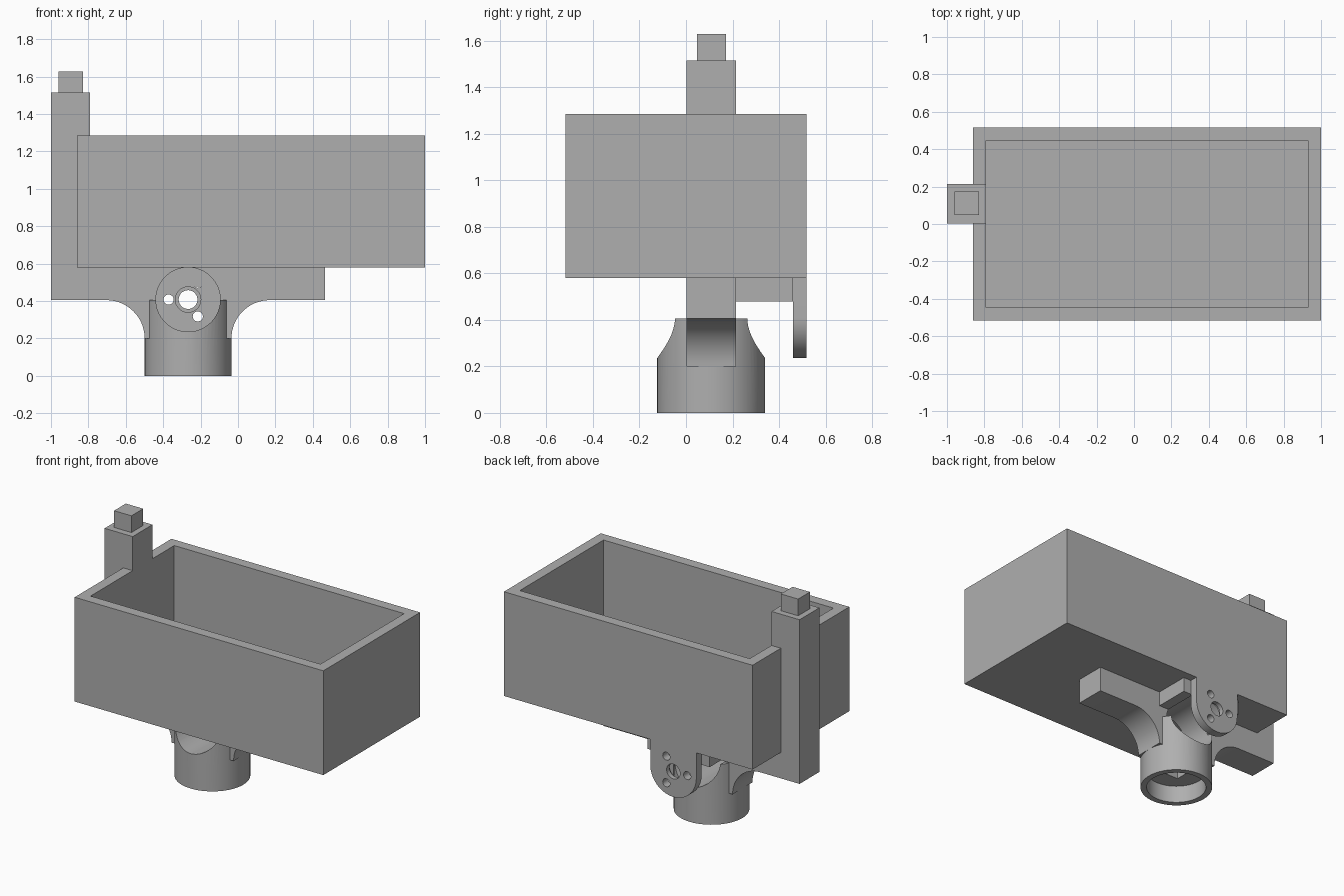
import bpy, bmesh, math
from mathutils import Matrix, Vector

if "Cube" in bpy.data.objects:
    bpy.data.objects.remove(bpy.data.objects["Cube"], do_unlink=True)

grey = bpy.data.materials.new("plain grey")
grey.use_nodes = True
grey.diffuse_color = (0.43, 0.43, 0.43, 1)
grey.node_tree.nodes["Principled BSDF"].inputs["Base Color"].default_value = (0.43, 0.43, 0.43, 1)


def finish(name, bm):
    bmesh.ops.recalc_face_normals(bm, faces=bm.faces)
    mesh = bpy.data.meshes.new(name)
    bm.to_mesh(mesh)
    bm.free()
    mesh.materials.append(grey)
    ob = bpy.data.objects.new(name, mesh)
    bpy.context.collection.objects.link(ob)
    return ob


def block(name, low, high):
    low, high = Vector(low), Vector(high)
    bm = bmesh.new()
    place = Matrix.Translation((low + high) / 2) @ Matrix.Diagonal((high - low).to_4d())
    bmesh.ops.create_cube(bm, size=1, matrix=place)
    return finish(name, bm)


def cylinder(name, radius, start, end):
    start, end = Vector(start), Vector(end)
    axis = end - start
    bm = bmesh.new()
    place = Matrix.Translation((start + end) / 2) @ axis.to_track_quat("Z", "Y").to_matrix().to_4x4()
    bmesh.ops.create_cone(bm, cap_ends=True, segments=64, radius1=radius, radius2=radius,
                          depth=axis.length, matrix=place)
    return finish(name, bm)


def profile(name, points, y0, y1):
    """Extrude an x-z outline along y."""
    bm = bmesh.new()
    face = bm.faces.new([bm.verts.new((x, y0, z)) for x, z in points])
    new = bmesh.ops.extrude_face_region(bm, geom=[face])["geom"]
    bmesh.ops.translate(bm, vec=(0, y1 - y0, 0), verts=[v for v in new if isinstance(v, bmesh.types.BMVert)])
    return finish(name, bm)


def arc(cx, cz, r, a0, a1, steps=16):
    angles = [math.radians(a0 + (a1 - a0) * i / steps) for i in range(steps + 1)]
    return [(cx + r * math.cos(a), cz + r * math.sin(a)) for a in angles]


def cut(ob, *cutters):
    for c in cutters:
        mod = ob.modifiers.new("cut", "BOOLEAN")
        mod.operation = "DIFFERENCE"
        mod.solver = "EXACT"
        mod.object = c
    bpy.context.view_layer.update()
    done = bpy.data.meshes.new_from_object(ob.evaluated_get(bpy.context.evaluated_depsgraph_get()))
    ob.modifiers.clear()
    ob.data = done


# Shared pivot axis and tube centre
PX, PZ, TY = -0.267, 0.408, 0.108
R = 0.172
TUBE = 0.232
TOP = 0.58

# Open tray
tray = block("tray", (-0.86, -0.517, TOP), (1, 0.517, 1.285))
tray_cut = block("tray_cutter", (-0.79, -0.447, 0.65), (0.93, 0.447, 1.5))
cut(tray, tray_cut)

# Post, beam and curved gussets share one outline
left, right = PX - TUBE, PX + TUBE
outline = [(-1, 1.515), (-1, 0.405)]
outline += arc(left - 0.205, 0.2, 0.205, 90, 0)
outline += arc(right + 0.205, 0.2, 0.205, 180, 90)
outline += [(0.465, 0.405), (0.465, TOP), (-0.79, TOP), (-0.79, 1.515)]
frame = profile("post_and_beam", outline, 0.003, 0.215)
block("post_peg", (-0.96, 0.047, 1.515), (-0.83, 0.173, 1.628))

# Socket tube with a bore and a square keyhole
tube = cylinder("socket_tube", TUBE, (PX, TY, 0), (PX, TY, 0.405))
bore = cylinder("bore_cutter", 0.192, (PX, TY, -0.1), (PX, TY, 0.12))
key = block("key_cutter", (PX - 0.066, TY - 0.066, 0.1), (PX + 0.066, TY + 0.066, 0.2))

# Bridge from the beam to the mounting tab
bridge = block("tab_bridge", (left, 0.215, 0.478), (right, 0.46, TOP))

# Round clearance running through tube, beam and bridge
clear = cylinder("clearance_cutter", R, (PX, -0.4, PZ), (PX, 0.46, PZ))
cut(tube, bore, key, clear)
cut(frame, clear)
cut(bridge, clear)

# Rounded mounting tab with a stepped hub hole and three screw holes
tab = profile("mounting_tab", [(PX + R, TOP), (PX - R, TOP)] + arc(PX, PZ, R, 180, 360, 32), 0.46, 0.517)
holes = [cylinder("hub_cutter", 0.05, (PX, 0.3, PZ), (PX, 0.7, PZ)),
         cylinder("hub_step_cutter", 0.068, (PX, 0.3, PZ), (PX, 0.485, PZ))]
for angle in (60, 180, 300):
    a = math.radians(angle)
    x, z = PX + 0.104 * math.cos(a), PZ + 0.104 * math.sin(a)
    holes.append(cylinder("screw_cutter", 0.027, (x, 0.3, z), (x, 0.7, z)))
cut(tab, *holes)

for helper in [tray_cut, bore, key, clear] + holes:
    bpy.data.objects.remove(helper, do_unlink=True)

# Smooth the round parts, keep edges crisp
bpy.ops.object.select_all(action="DESELECT")
for ob in (tube, frame, bridge, tab):
    ob.select_set(True)
    bpy.context.view_layer.objects.active = ob
bpy.ops.object.shade_smooth_by_angle(angle=math.radians(30))
